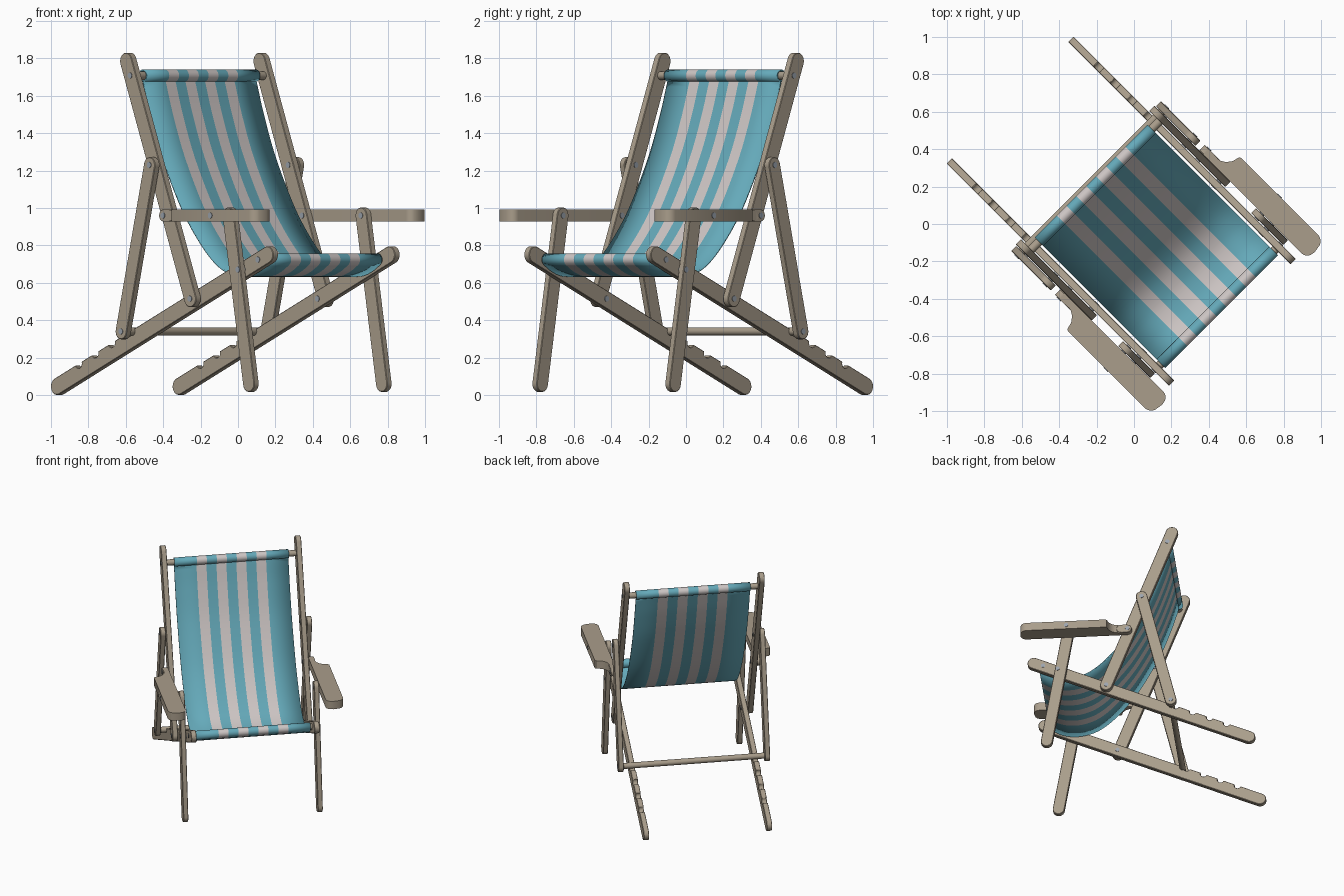
import bpy, bmesh, math
from mathutils import Vector

if "Cube" in bpy.data.objects:
    bpy.data.objects.remove(bpy.data.objects["Cube"])

R2 = math.sqrt(2)


def world(f, s, z):
    """f = towards chair front, s = sideways; the chair is turned 45 degrees."""
    return Vector(((f + s) / R2, (s - f) / R2, z))


def material(name, col):
    m = bpy.data.materials.new(name)
    m.diffuse_color = (*col, 1)
    m.use_nodes = True
    m.node_tree.nodes["Principled BSDF"].inputs["Base Color"].default_value = m.diffuse_color
    return m


WOOD = material("wood", (0.40, 0.34, 0.26))
TEAL = material("teal_cloth", (0.13, 0.40, 0.49))
PALE = material("pale_cloth", (0.62, 0.57, 0.56))
STEEL = material("steel", (0.33, 0.37, 0.42))


def finish(name, bm, mats, bevel=0):
    bmesh.ops.recalc_face_normals(bm, faces=bm.faces)
    me = bpy.data.meshes.new(name)
    bm.to_mesh(me)
    bm.free()
    for m in mats:
        me.materials.append(m)
    ob = bpy.data.objects.new(name, me)
    bpy.context.collection.objects.link(ob)
    bpy.ops.object.select_all(action='DESELECT')
    ob.select_set(True)
    bpy.context.view_layer.objects.active = ob
    bpy.ops.object.shade_smooth_by_angle(angle=math.radians(35))
    if bevel:
        b = ob.modifiers.new("bevel", 'BEVEL')
        b.width, b.segments, b.limit_method = bevel, 1, 'ANGLE'
        b.angle_limit = math.radians(50)
    return ob


def prism(name, outline, lo, hi, to3d, mat=WOOD, bevel=0):
    """Extrude a 2D outline between two depths."""
    bm = bmesh.new()
    a = [bm.verts.new(to3d(u, v, lo)) for u, v in outline]
    b = [bm.verts.new(to3d(u, v, hi)) for u, v in outline]
    bm.faces.new(a)
    bm.faces.new(b)
    n = len(a)
    for i in range(n):
        bm.faces.new((a[i], a[(i + 1) % n], b[(i + 1) % n], b[i]))
    return finish(name, bm, [mat], bevel)


def side(f, z, s):
    return world(f, s, z)


def arc(cx, cy, r, a0, a1, n):
    return [(cx + r * math.cos(a0 + (a1 - a0) * i / n),
             cy + r * math.sin(a0 + (a1 - a0) * i / n)) for i in range(n + 1)]


def circle(c, r, n=16):
    return arc(*c, r, 0, 2 * math.pi, n)[:-1]


def bar(name, p, q, r, lo, hi, notches=()):
    """Round-ended board from p to q in the side plane, notched on top."""
    p, q = Vector(p), Vector(q)
    L = (q - p).length
    d = (q - p) / L
    up = Vector((-d.y, d.x))
    pts = arc(L, 0, r, -math.pi / 2, math.pi / 2, 12)
    for t in sorted(notches, reverse=True):
        pts += arc(t, r, 0.024, 0, -math.pi, 8)
    pts += arc(0, 0, r, math.pi / 2, 3 * math.pi / 2, 12)
    prism(name, [tuple(p + d * t + up * h) for t, h in pts], lo, hi, side, bevel=0.003)


# key points in the side plane (f, z)
TAIL, NOSE = (-0.892, 0.046), (0.70, 0.75)
PIVOT, TOP = (0.16, 0.515), (-0.325, 1.785)
STRUT_TOP, STRUT_LOW = (-0.105, 1.23), (-0.32, 0.34)
LEG_TOP, LEG_LOW = (0.445, 0.96), (0.60, 0.06)
ARM_BACK, LEG_RAIL = (0.0, 0.96), (0.52, 0.671)
TOP_ROD, FRONT_ROD = (-0.292, 1.708), (0.63, 0.724)

# armrest seen from above (f, s): narrow at the back, scooped, wide at the front
ARM = ([(0.0, 0.525), (0.0, 0.567), (0.035, 0.567), (0.06, 0.561), (0.09, 0.567),
        (0.115, 0.583), (0.135, 0.61), (0.145, 0.648), (0.155, 0.655)]
       + arc(0.735, 0.605, 0.05, math.pi / 2, 0.35, 6)
       + [(0.79, 0.575)] + arc(0.745, 0.565, 0.042, -0.4, -math.pi / 2, 5))

for k, tag in ((-1, "left"), (1, "right")):
    # boards
    bar("seat_rail_" + tag, TAIL, NOSE, 0.045, k * 0.44, k * 0.48,
        [0.20, 0.337, 0.474, 0.611])
    bar("back_rail_" + tag, PIVOT, TOP, 0.045, k * 0.484, k * 0.524)
    bar("back_strut_" + tag, STRUT_LOW, STRUT_TOP, 0.042, k * 0.528, k * 0.566)
    bar("front_leg_" + tag, LEG_LOW, LEG_TOP, 0.043, k * 0.484, k * 0.521)
    # armrest and its rounded back end
    prism("armrest_" + tag, ARM, 0.928, 0.992, lambda f, s, z: world(f, k * s, z))
    bar("armrest_end_" + tag, ARM_BACK, (0.05, 0.96), 0.032, k * 0.525, k * 0.567)
    # rivets
    for i, (c, lo, hi) in enumerate((
            (PIVOT, 0.437, 0.527), (STRUT_TOP, 0.481, 0.569), (STRUT_LOW, 0.525, 0.569),
            (LEG_TOP, 0.481, 0.658), (ARM_BACK, 0.481, 0.570), (LEG_RAIL, 0.437, 0.524),
            (TOP_ROD, 0.50, 0.527), (FRONT_ROD, 0.46, 0.483))):
        prism(f"rivet_{tag}_{i}", circle(c, 0.016, 12), k * lo, k * hi, side, STEEL)

# cross rods
prism("top_rod", circle(TOP_ROD, 0.023), -0.49, 0.49, side)
prism("front_rod", circle(FRONT_ROD, 0.023), -0.45, 0.45, side)
prism("rear_rod", circle(STRUT_LOW, 0.022), -0.54, 0.54, side)


def smooth_path(p, n=6):
    """Catmull-Rom curve through the points."""
    p = [Vector(v) for v in p]
    p = [2 * p[0] - p[1]] + p + [2 * p[-1] - p[-2]]
    out = []
    for a, b, c, d in zip(p, p[1:], p[2:], p[3:]):
        for i in range(n):
            t = i / n
            out.append(0.5 * (2 * b + (c - a) * t + (2 * a - 5 * b + 4 * c - d) * t ** 2
                              + (3 * b - a - 3 * c + d) * t ** 3))
    return out + [p[-2]]


# striped cloth: wraps the top rod, sags, wraps the front rod
sag = smooth_path([(-0.290, 1.676), (-0.235, 1.50), (-0.145, 1.27), (0.0, 1.0), (0.14, 0.815),
                   (0.27, 0.695), (0.39, 0.643), (0.50, 0.638), (0.58, 0.660), (0.645, 0.698)])
path = ([Vector(v) for v in arc(*TOP_ROD, 0.029, 1.5 * math.pi, -0.45 * math.pi, 20)] + sag
        + [Vector(v) for v in arc(*FRONT_ROD, 0.029, -0.3 * math.pi, 1.6 * math.pi, 20)])
HALF = 0.427
cuts = [-HALF] + [HALF * 2 * (0.195 + 0.61 * i / 8 * 8 / 7 - 0.5) for i in range(8)] + [HALF]
bm = bmesh.new()
rows = [[bm.verts.new(world(p.x, s, p.y)) for s in cuts] for p in path]
for r0, r1 in zip(rows, rows[1:]):
    for j in range(len(cuts) - 1):
        bm.faces.new((r0[j], r0[j + 1], r1[j + 1], r1[j])).material_index = j % 2
cloth = finish("cloth_seat", bm, [TEAL, PALE])
sol = cloth.modifiers.new("thickness", 'SOLIDIFY')
sol.thickness, sol.offset = 0.008, 0
